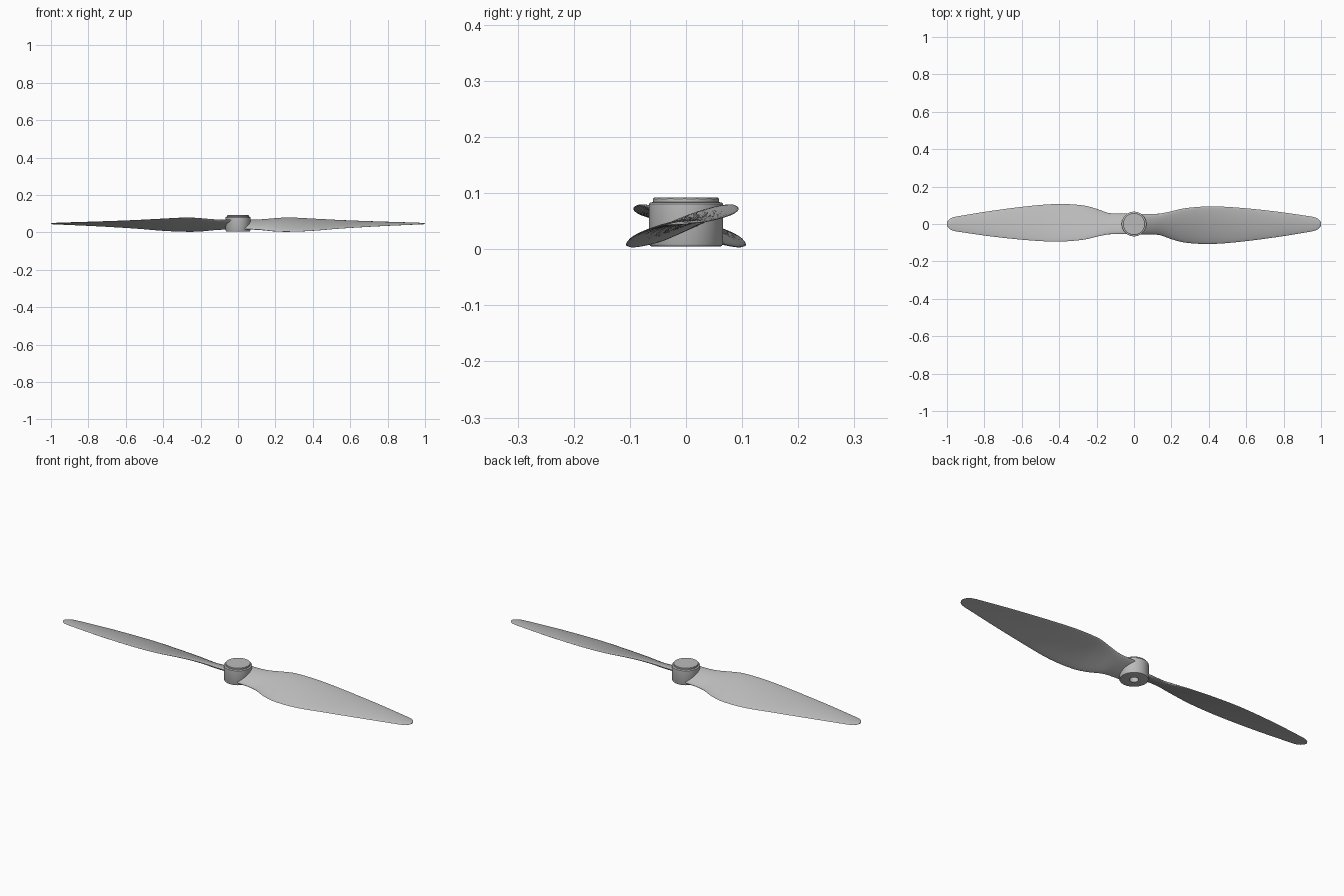
import bpy, bmesh, math
from mathutils import Vector

cube = bpy.data.objects.get("Cube")
if cube:
    bpy.data.objects.remove(cube)


def material(name, value):
    m = bpy.data.materials.new(name)
    m.use_nodes = True
    color = (value, value, value, 1)
    m.diffuse_color = color
    m.node_tree.nodes["Principled BSDF"].inputs["Base Color"].default_value = color
    return m


grey = material("light grey plastic", 0.5)


def make_object(name, bm, mat, angle):
    bmesh.ops.recalc_face_normals(bm, faces=bm.faces)
    mesh = bpy.data.meshes.new(name)
    bm.to_mesh(mesh)
    bm.free()
    mesh.materials.append(mat)
    obj = bpy.data.objects.new(name, mesh)
    bpy.context.collection.objects.link(obj)
    bpy.ops.object.select_all(action="DESELECT")
    obj.select_set(True)
    bpy.context.view_layer.objects.active = obj
    bpy.ops.object.shade_smooth_by_angle(angle=math.radians(angle))
    return obj


# Hub: turned profile with a stepped cap and a blind shaft hole underneath
def lathe(name, profile, mat, segments=64):
    bm = bmesh.new()
    verts = [bm.verts.new((r, 0, z)) for r, z in profile]
    edges = [bm.edges.new(pair) for pair in zip(verts, verts[1:])]
    bmesh.ops.spin(bm, geom=verts + edges, cent=(0, 0, 0), axis=(0, 0, 1),
                   angle=math.tau, steps=segments)
    bmesh.ops.remove_doubles(bm, verts=bm.verts, dist=1e-5)
    return make_object(name, bm, mat, 30)


lathe("hub", [(0, .092), (.057, .092), (.059, .09), (.059, .084), (.064, .083),
              (.066, .081), (.066, .01), (.064, .006), (.061, .005),
              (.021, .005), (.021, .07), (0, .07)], grey)

# Blade stations: x, low edge y, high edge y, low edge z, high edge z, thickness
STATIONS = [
    (.02, -.056, .054, .018, .066, .026),
    (.09, -.056, .054, .016, .066, .024),
    (.14, -.060, .056, .012, .069, .022),
    (.20, -.081, .068, .006, .075, .019),
    (.27, -.099, .084, .004, .079, .017),
    (.40, -.107, .094, .009, .073, .014),
    (.55, -.097, .088, .021, .065, .011),
    (.75, -.072, .068, .033, .057, .009),
    (.92, -.045, .044, .041, .051, .007),
    (.97, -.035, .035, .043, .049, .006),
    (.99, -.023, .023, .044, .048, .005),
    (1.0, -.008, .008, .045, .047, .003),
]


def refine(rows, steps=5):
    """Smoothly interpolate the stations with non-uniform Hermite spans."""
    rows = [Vector(r) for r in rows]
    last = len(rows) - 1
    slopes = []
    for i in range(len(rows)):
        a, b = rows[max(i - 1, 0)], rows[min(i + 1, last)]
        slopes.append((b - a) / (b[0] - a[0]))
    out = []
    for i in range(last):
        p, q = rows[i], rows[i + 1]
        d = q[0] - p[0]
        for k in range(steps):
            t = k / steps
            h = t * t * (3 - 2 * t)
            row = p * (1 - h) + q * h
            row += slopes[i] * d * t * (1 - t) ** 2 - slopes[i + 1] * d * t * t * (1 - t)
            row[0] = p[0] + d * t
            out.append(row)
    return out + [rows[-1]]


# Blade: lofted, twisted aerofoil sections with a rounded tip
def blade(name, turn, count=32):
    bm = bmesh.new()
    rings = []
    for x, y0, y1, z0, z1, thick in refine(STATIONS):
        low, high = Vector((x, y0, z0)), Vector((x, y1, z1))
        chord = high - low
        normal = Vector((0, -chord.z, chord.y)).normalized()
        ring = []
        for k in range(count):
            a = math.tau * k / count
            s = math.cos(a)
            offset = thick / 2 * math.sin(a) + chord.length * .03 * (1 - s * s)
            p = low + chord * (.5 + s / 2) + normal * offset
            ring.append(bm.verts.new((p.x * turn, p.y * turn, p.z)))
        rings.append(ring)
    for a, b in zip(rings, rings[1:]):
        for k in range(count):
            n = (k + 1) % count
            bm.faces.new((a[k], a[n], b[n], b[k]))
    bm.faces.new(rings[0])
    bm.faces.new(rings[-1])
    return make_object(name, bm, grey, 60)


for name, turn in (("left_blade", 1), ("right_blade", -1)):
    blade(name, turn)
